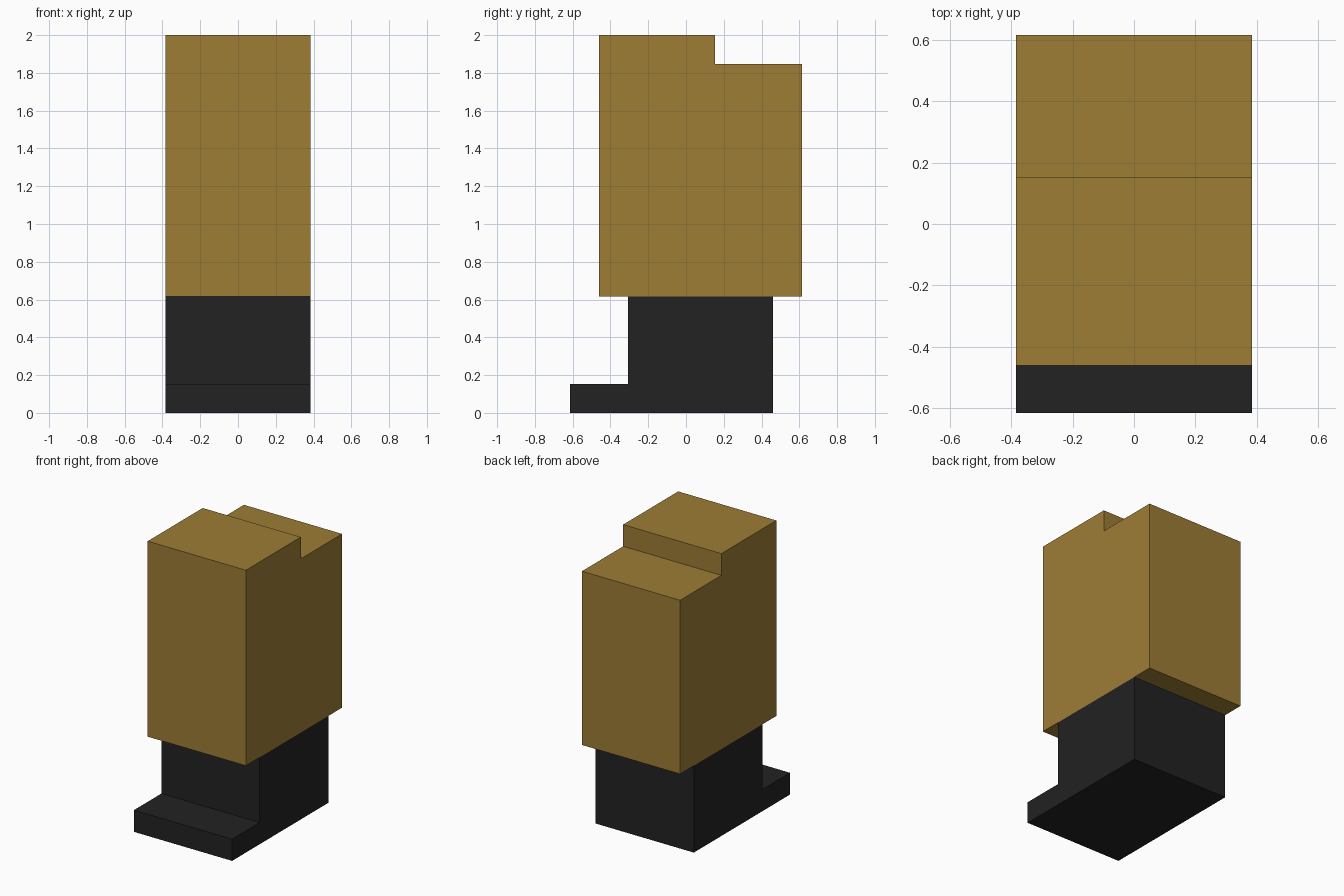
import bpy
import bmesh

if "Cube" in bpy.data.objects:
    bpy.data.objects.remove(bpy.data.objects["Cube"])

U = 2 / 13          # grid unit of the model
HALF_WIDTH = 2.5 * U


def material(name, color):
    mat = bpy.data.materials.new(name)
    mat.diffuse_color = (*color, 1)
    mat.use_nodes = True
    mat.node_tree.nodes["Principled BSDF"].inputs["Base Color"].default_value = mat.diffuse_color
    return mat


def extrude_profile(name, profile, mat):
    """Extrude a side profile of (y, z) grid units across the full width."""
    bm = bmesh.new()
    face = bm.faces.new([bm.verts.new((-HALF_WIDTH, y * U, z * U)) for y, z in profile])
    result = bmesh.ops.extrude_face_region(bm, geom=[face], use_keep_orig=True)
    moved = [v for v in result["geom"] if isinstance(v, bmesh.types.BMVert)]
    bmesh.ops.translate(bm, verts=moved, vec=(2 * HALF_WIDTH, 0, 0))
    bmesh.ops.recalc_face_normals(bm, faces=bm.faces)
    mesh = bpy.data.meshes.new(name)
    bm.to_mesh(mesh)
    bm.free()
    mesh.materials.append(mat)
    obj = bpy.data.objects.new(name, mesh)
    bpy.context.collection.objects.link(obj)
    return obj


black = material("black", (0.016, 0.016, 0.016))
tan = material("ochre", (0.337, 0.205, 0.036))

# Lower block with a toe step at the front
extrude_profile("boot", [(-4, 0), (3, 0), (3, 4), (-2, 4), (-2, 1), (-4, 1)], black)

# Upper block with a lowered step at the back
extrude_profile("leg", [(-3, 4), (4, 4), (4, 12), (1, 12), (1, 13), (-3, 13)], tan)
